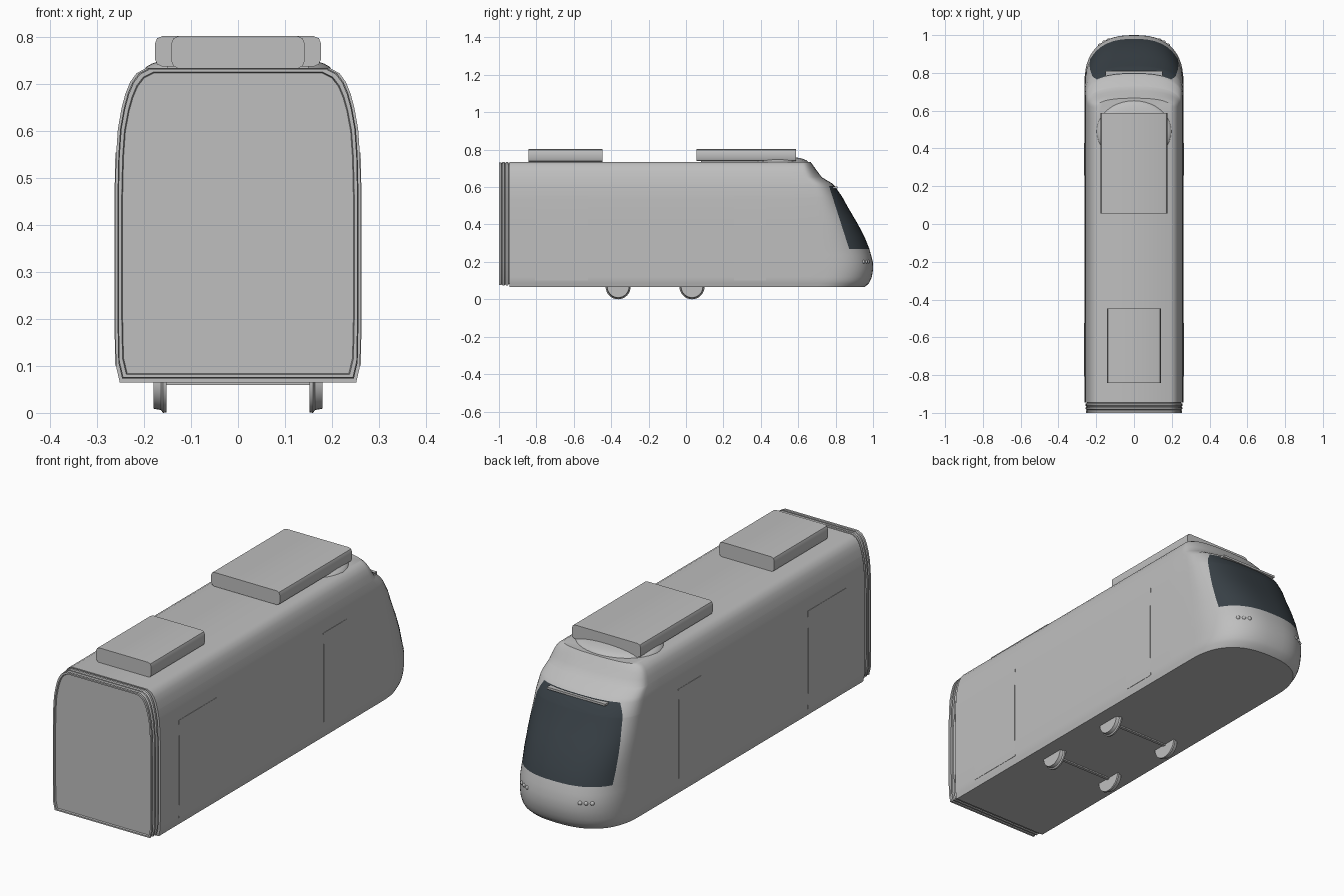
import bpy, bmesh, math
from mathutils import Vector

cube = bpy.data.objects.get("Cube")
if cube:
    bpy.data.objects.remove(cube, do_unlink=True)


def material(name, color):
    m = bpy.data.materials.new(name)
    m.use_nodes = True
    m.diffuse_color = (*color, 1)
    m.node_tree.nodes["Principled BSDF"].inputs["Base Color"].default_value = (*color, 1)
    return m


grey = material("light grey", (0.52, 0.52, 0.52))
glass = material("dark glass", (0.04, 0.052, 0.062))


def finish(bm, name, mats=(grey,), angle=30):
    bmesh.ops.recalc_face_normals(bm, faces=bm.faces)
    mesh = bpy.data.meshes.new(name)
    bm.to_mesh(mesh)
    bm.free()
    obj = bpy.data.objects.new(name, mesh)
    bpy.context.collection.objects.link(obj)
    for m in mats:
        mesh.materials.append(m)
    bpy.ops.object.select_all(action='DESELECT')
    obj.select_set(True)
    bpy.context.view_layer.objects.active = obj
    bpy.ops.object.shade_smooth_by_angle(angle=math.radians(angle))
    return obj


def loft(bm, rings):
    """Skin closed rings of points and cap both ends."""
    rows = [[bm.verts.new(p) for p in ring] for ring in rings]
    n = len(rows[0])
    for a, b in zip(rows, rows[1:]):
        for i in range(n):
            j = (i + 1) % n
            bm.faces.new((a[i], a[j], b[j], b[i]))
    bm.faces.new(rows[0])
    bm.faces.new(rows[-1])
    return rows


def interp(table, z):
    for (z0, v0), (z1, v1) in zip(table, table[1:]):
        if z <= z1:
            return v0 + (v1 - v0) * (z - z0) / (z1 - z0)
    return table[-1][1]


def box(name, lo, hi, bevel=0.0, axis=None):
    bm = bmesh.new()
    bmesh.ops.create_cube(bm, size=1)
    for v in bm.verts:
        v.co = Vector([(l + h) / 2 + c * (h - l) for l, h, c in zip(lo, hi, v.co)])
    if bevel:
        edges = [e for e in bm.edges
                 if abs((e.verts[0].co - e.verts[1].co).normalized()[axis]) > 0.9]
        bmesh.ops.bevel(bm, geom=edges, offset=bevel, segments=2,
                        profile=0.5, affect='EDGES')
    return finish(bm, name)


# Half width and nose position by height
WIDTH = [(0.065, 0.252), (0.1, 0.26), (0.2, 0.262), (0.45, 0.262), (0.545, 0.26),
         (0.605, 0.256), (0.65, 0.248), (0.68, 0.24), (0.705, 0.23), (0.724, 0.216),
         (0.735, 0.195)]
NOSE = [(0.065, 0.955), (0.085, 0.978), (0.12, 0.994), (0.16, 1.0), (0.2, 0.999),
        (0.235, 0.99), (0.27, 0.98), (0.33, 0.956), (0.4, 0.92), (0.49, 0.867),
        (0.55, 0.834), (0.605, 0.795), (0.62, 0.78), (0.652, 0.727), (0.68, 0.705),
        (0.735, 0.666)]
ROUND = [(0.065, 0.26), (0.27, 0.26), (0.605, 0.12), (0.735, 0.05)]
POWER = 2.5
BACK = -0.945


def nose_y(x, z):
    w, yf, r = interp(WIDTH, z), interp(NOSE, z), interp(ROUND, z)
    return yf - r + r * (1 - min(1, abs(x) / w) ** POWER) ** (1 / POWER)


# Body shell, stacked from plan outlines
def plan(z, steps=14):
    w = interp(WIDTH, z)
    half = [(w, BACK), (w, 0.0), (w, 0.55)]
    for i in range(steps):
        x = w * max(0, math.cos(math.pi / 2 * i / steps)) ** (2 / POWER)
        half.append((x, nose_y(x, z)))
    full = half + [(0, nose_y(0, z))] + [(-x, y) for x, y in reversed(half)]
    return [(x, y, z) for x, y in full]


bm = bmesh.new()
heights = sorted({z for z, _ in WIDTH + NOSE})
loft(bm, [plan(z) for z in heights])

# Windscreen: cut the slanted rear edge, then colour the faces in front of it
top, bottom = Vector((0, 0.765, 0.605)), Vector((0, 0.872, 0.27))
normal = (top - bottom).cross(Vector((1, 0, 0))).normalized()
if normal.y < 0:
    normal.negate()
near = [f for f in bm.faces if f.calc_center_median().y > 0.6
        and bottom.z < f.calc_center_median().z < top.z]
geom = near + list({e for f in near for e in f.edges}) + list({v for f in near for v in f.verts})
bmesh.ops.bisect_plane(bm, geom=geom, plane_co=top, plane_no=normal, dist=1e-5)
for f in bm.faces:
    c = f.calc_center_median()
    if bottom.z < c.z < top.z and (c - top).dot(normal) > 0:
        f.material_index = 1
finish(bm, "body_shell", (grey, glass))


# Ribbed gangway with a recessed end panel
def section(y, inset):
    half = [(w - inset, 0.404 + (z - 0.4) * (1 - inset / 0.36)) for z, w in WIDTH]
    return [(x, y, z) for x, z in half] + [(-x, y, z) for x, z in reversed(half)]


rings = [(-0.94, 0.014), (-0.948, 0.014), (-0.952, 0.005), (-0.962, 0.005),
         (-0.967, 0.011), (-0.972, 0.006), (-0.980, 0.006), (-0.985, 0.012),
         (-0.990, 0.007), (-1.0, 0.007), (-1.0, 0.014), (-0.992, 0.016)]
bm = bmesh.new()
loft(bm, [section(y, i) for y, i in rings])
finish(bm, "gangway")

# Roof equipment
box("front_roof_unit", (-0.177, 0.055, 0.738), (0.177, 0.587, 0.803), 0.016, 1)
box("rear_roof_unit", (-0.142, -0.842, 0.734), (0.142, -0.447, 0.803), 0.016, 1)
box("front_unit_mount", (-0.15, 0.08, 0.73), (0.15, 0.56, 0.742))

bm = bmesh.new()
bmesh.ops.create_uvsphere(bm, u_segments=40, v_segments=16, radius=1)
for v in bm.verts:
    v.co = (0.2 * v.co.x, 0.49 + 0.165 * v.co.y, 0.73 + 0.036 * v.co.z)
finish(bm, "roof_fairing", angle=60)

# Strip over the windscreen
box("windscreen_strip", (-0.15, 0.775, 0.592), (0.15, 0.81, 0.602))

# Doors, wheels, axles and headlights
for side, x in (("left", 1), ("right", -1)):
    for name, y0, y1 in (("rear", -0.808, -0.525), ("front", 0.257, 0.428)):
        bm = bmesh.new()
        zs = [0.1, 0.2, 0.45, 0.545, 0.555]
        loft(bm, [[(x * (interp(WIDTH, z) + d), y, z) for d, y in
                   ((-0.004, y0), (0.0015, y0), (0.0015, y1), (-0.004, y1))] for z in zs])
        finish(bm, f"{side}_{name}_door")

    for name, y in (("rear", -0.363), ("front", 0.032)):
        bm = bmesh.new()
        profile = [(0.152, 0.066), (0.16, 0.067), (0.164, 0.061), (0.18, 0.058)]
        loft(bm, [[(x * px, y + r * math.cos(a * math.pi / 16),
                    0.067 + r * math.sin(a * math.pi / 16)) for a in range(32)]
                  for px, r in profile])
        finish(bm, f"{side}_{name}_wheel")

    for i, lx in enumerate((0.135, 0.158, 0.18)):
        bm = bmesh.new()
        bmesh.ops.create_uvsphere(bm, u_segments=12, v_segments=8, radius=0.01)
        bmesh.ops.translate(bm, verts=bm.verts, vec=(x * lx, nose_y(lx, 0.2) - 0.005, 0.2))
        finish(bm, f"{side}_headlight_{i + 1}", angle=60)

for name, y in (("rear", -0.363), ("front", 0.032)):
    box(f"{name}_axle", (-0.16, y - 0.007, 0.059), (0.16, y + 0.007, 0.073))
